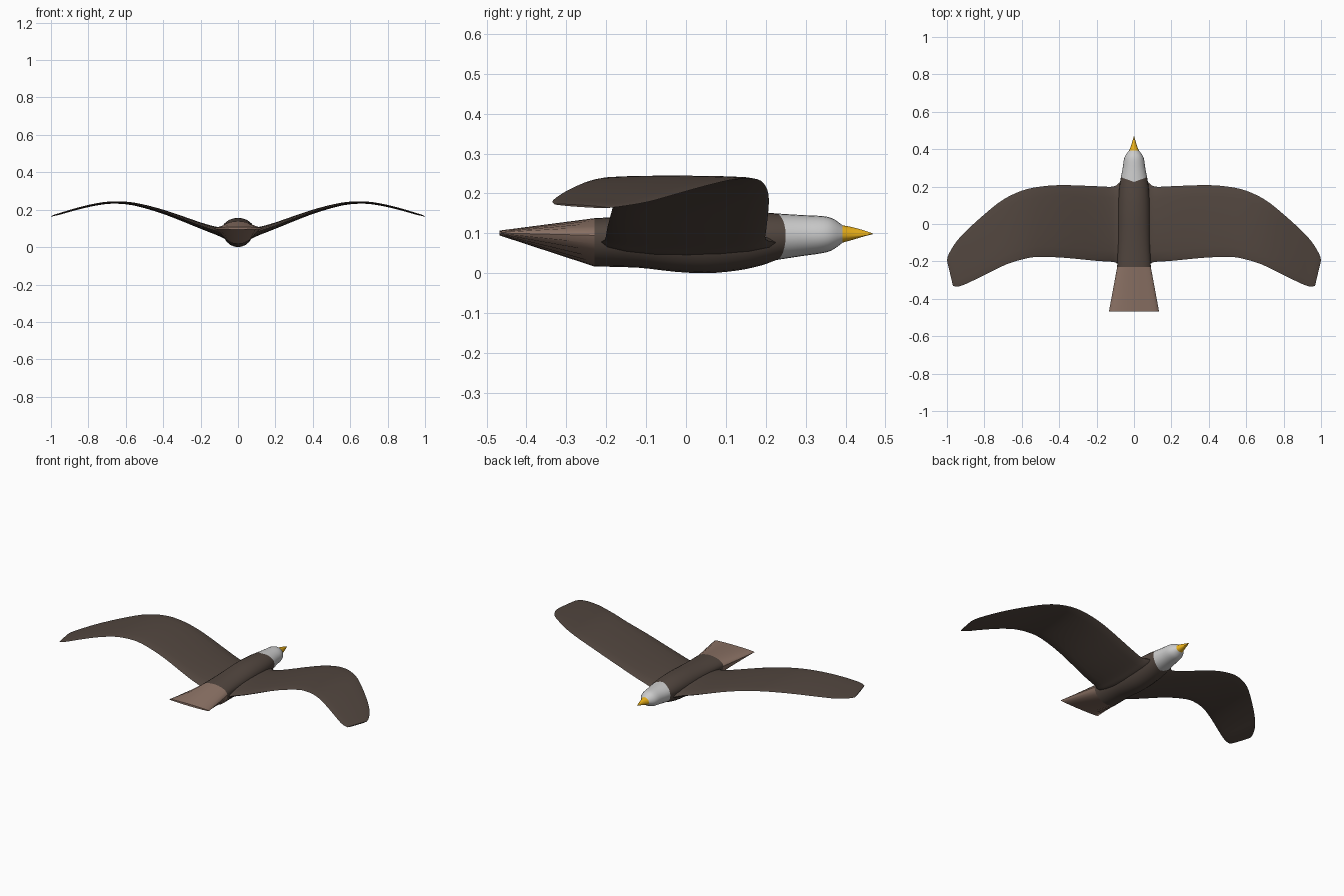
import bpy, bmesh, math
from mathutils import Vector

if "Cube" in bpy.data.objects:
    bpy.data.objects.remove(bpy.data.objects["Cube"])


def material(name, rgb):
    m = bpy.data.materials.new(name)
    m.diffuse_color = (*rgb, 1)
    m.use_nodes = True
    m.node_tree.nodes["Principled BSDF"].inputs["Base Color"].default_value = m.diffuse_color
    return m


BROWN = material("dark_brown", (0.085, 0.062, 0.05))
TAIL = material("light_brown", (0.27, 0.175, 0.135))
WHITE = material("white", (0.8, 0.8, 0.8))
GOLD = material("gold", (0.85, 0.45, 0.01))


def smooth(rows, n):
    """Catmull-Rom resampling of a list of station rows."""
    rows = [Vector(r) for r in rows]
    out = []
    for i in range(len(rows) - 1):
        a, b, c, d = rows[max(i - 1, 0)], rows[i], rows[i + 1], rows[min(i + 2, len(rows) - 1)]
        for k in range(n):
            t = k / n
            out.append(0.5 * (2 * b + (c - a) * t + (2 * a - 5 * b + 4 * c - d) * t * t
                              + (3 * b - 3 * c + d - a) * t ** 3))
    return out + [rows[-1]]


def loft(name, rings, mat):
    bm = bmesh.new()
    loops = [[bm.verts.new(p) for p in r] for r in rings]
    n = len(loops[0])
    for a, b in zip(loops, loops[1:]):
        for i in range(n):
            bm.faces.new((a[i], a[(i + 1) % n], b[(i + 1) % n], b[i]))
    bm.faces.new(loops[0])
    bm.faces.new(loops[-1])
    bmesh.ops.recalc_face_normals(bm, faces=bm.faces)
    me = bpy.data.meshes.new(name)
    bm.to_mesh(me)
    bm.free()
    me.materials.append(mat)
    ob = bpy.data.objects.new(name, me)
    bpy.context.collection.objects.link(ob)
    bpy.ops.object.select_all(action='DESELECT')
    ob.select_set(True)
    bpy.context.view_layer.objects.active = ob
    bpy.ops.object.shade_smooth_by_angle(angle=math.radians(40))
    return ob


def ring(y, half, low, high, sag=0.0, n=24):
    """Oval body section at y; sag shifts the sides forward."""
    mid = 0.095 if low < 0.095 < high else (low + high) / 2
    pts = []
    for i in range(n):
        a = 2 * math.pi * i / n
        c, s = math.cos(a), math.sin(a)
        z = mid + s * ((high - mid) if s > 0 else (mid - low))
        pts.append((half * c, y + sag * abs(c), z))
    return pts


# Body, head, beak and tail: y, half width, bottom, top, side shift
body = [(-0.23, 0.09, 0.017, 0.138, 0), (-0.12, 0.086, 0.014, 0.144, 0), (-0.03, 0.085, 0.004, 0.15, 0),
        (0.05, 0.085, 0.0, 0.155, 0), (0.13, 0.083, 0.007, 0.156, 0), (0.19, 0.078, 0.02, 0.153, 0.01),
        (0.225, 0.07, 0.033, 0.15, 0.025)]
head = [(0.225, 0.07, 0.033, 0.15, 0.025), (0.29, 0.06, 0.043, 0.146, 0.012), (0.345, 0.054, 0.051, 0.143, 0),
        (0.37, 0.044, 0.06, 0.136, 0), (0.393, 0.026, 0.077, 0.12, 0)]
beak = [(0.393, 0.026, 0.077, 0.12, 0), (0.415, 0.017, 0.083, 0.116, 0), (0.445, 0.008, 0.092, 0.108, 0),
        (0.468, 0.001, 0.098, 0.1, 0)]
tail = [(-0.468, 0.134, 0.095, 0.107, 0), (-0.23, 0.09, 0.017, 0.138, 0)]
for name, rows, mat in (("body", body, BROWN), ("head", head, WHITE), ("beak", beak, GOLD)):
    loft(name, [ring(*r) for r in smooth(rows, 3)], mat)
loft("tail", [ring(*r) for r in tail], TAIL)

# Wing: leading x, y, z; trailing x, y, z; thickness
wing = [(0.03, 0.22, 0.07, 0.03, -0.21, 0.07, 0.065), (0.072, 0.225, 0.077, 0.08, -0.215, 0.077, 0.06),
        (0.11, 0.2, 0.085, 0.11, -0.203, 0.085, 0.045), (0.2, 0.202, 0.115, 0.2, -0.197, 0.115, 0.034),
        (0.38, 0.208, 0.182, 0.38, -0.18, 0.182, 0.024), (0.5, 0.2, 0.218, 0.52, -0.176, 0.222, 0.018),
        (0.6, 0.178, 0.236, 0.6, -0.19, 0.236, 0.014), (0.7, 0.13, 0.237, 0.68, -0.215, 0.238, 0.012),
        (0.79, 0.06, 0.222, 0.765, -0.255, 0.227, 0.012), (0.89, -0.03, 0.197, 0.855, -0.3, 0.206, 0.011),
        (0.95, -0.095, 0.179, 0.91, -0.325, 0.19, 0.01), (0.99, -0.16, 0.168, 0.945, -0.335, 0.18, 0.008),
        (1.0, -0.195, 0.164, 0.968, -0.33, 0.173, 0.005)]


def wing_ring(r, side, n=16):
    lead, trail = Vector(r[0:3]), Vector(r[3:6])
    pts = []
    for i in range(n):
        a = 2 * math.pi * i / n
        p = lead.lerp(trail, 0.5 - 0.5 * math.cos(a))
        p.z += math.sin(a) * r[6] / 2
        p.x *= side
        pts.append(p)
    return pts


stations = smooth(wing, 3)
for name, side in (("right_wing", 1), ("left_wing", -1)):
    loft(name, [wing_ring(r, side) for r in stations], BROWN)
